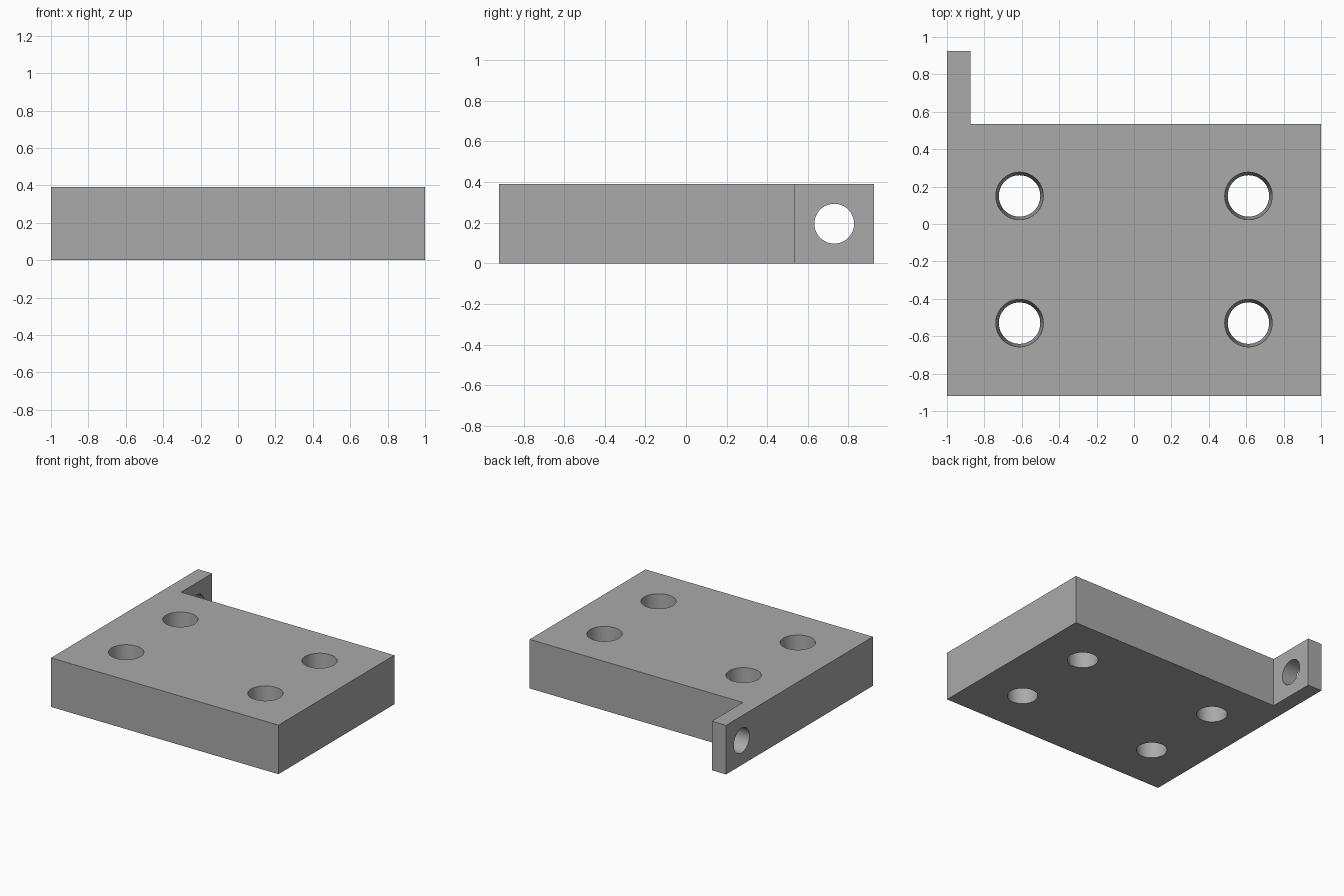
import bpy, bmesh, math

if "Cube" in bpy.data.objects:
    bpy.data.objects.remove(bpy.data.objects["Cube"], do_unlink=True)

HEIGHT = 0.39
MID = HEIGHT / 2

grey = bpy.data.materials.new("plain grey")
grey.use_nodes = True
colour = (0.4, 0.4, 0.4, 1)
grey.diffuse_color = colour
grey.node_tree.nodes["Principled BSDF"].inputs["Base Color"].default_value = colour

# Plate and tab in one L-shaped outline
outline = [(-1, -0.92), (1, -0.92), (1, 0.535), (-0.875, 0.535),
           (-0.875, 0.925), (-1, 0.925)]
bm = bmesh.new()
base = bm.faces.new([bm.verts.new((x, y, 0)) for x, y in outline])
top = bmesh.ops.extrude_face_region(bm, geom=[base])
bmesh.ops.translate(bm, vec=(0, 0, HEIGHT),
                    verts=[v for v in top["geom"] if isinstance(v, bmesh.types.BMVert)])
bmesh.ops.recalc_face_normals(bm, faces=bm.faces)
mesh = bpy.data.meshes.new("mounting_plate")
bm.to_mesh(mesh)
bm.free()
mesh.materials.append(grey)
plate = bpy.data.objects.new("mounting_plate", mesh)
bpy.context.collection.objects.link(plate)


def drill(name, centre, r_low, r_high, depth, rotation=(0, 0, 0)):
    """Cut a round, optionally tapered, hole through the plate."""
    bpy.ops.mesh.primitive_cone_add(vertices=48, radius1=r_low, radius2=r_high,
                                    depth=depth, location=centre, rotation=rotation)
    cutter = bpy.context.object
    cutter.name = name
    cutter.hide_render = True
    cutter.data.materials.append(grey)
    cut = plate.modifiers.new(name, "BOOLEAN")
    cut.operation = "DIFFERENCE"
    cut.solver = "EXACT"
    cut.object = cutter
    bpy.context.view_layer.objects.active = plate
    bpy.ops.object.modifier_apply(modifier=name)
    bpy.data.objects.remove(cutter, do_unlink=True)


# Four bolt holes, narrowing towards the underside
for x in (-0.612, 0.612):
    for y in (-0.53, 0.15):
        drill("bolt_hole", (x, y, MID), 0.11, 0.128, HEIGHT + 0.04)

# Straight cross hole through the tab
drill("tab_hole", (-0.9375, 0.73, MID), 0.098, 0.098, 0.3, (0, math.pi / 2, 0))

# Smooth hole walls, sharp edges elsewhere
bpy.ops.object.select_all(action="DESELECT")
plate.select_set(True)
bpy.context.view_layer.objects.active = plate
bpy.ops.object.shade_smooth_by_angle(angle=math.radians(30))
